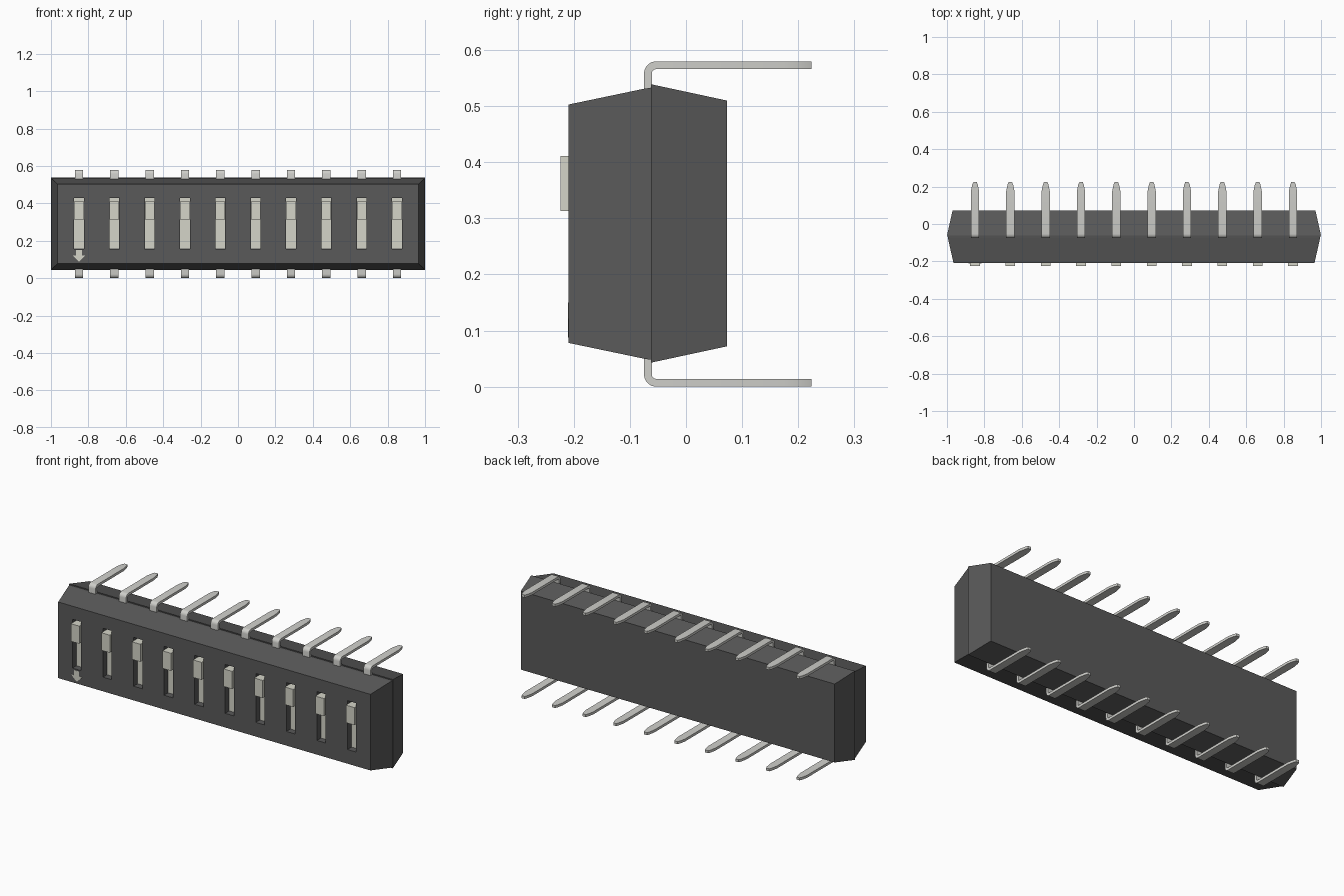
import bpy, bmesh, math

if "Cube" in bpy.data.objects:
    bpy.data.objects.remove(bpy.data.objects["Cube"])

XS = [-0.85 + i * 1.7 / 9 for i in range(10)]
H = 0.58


def material(name, c):
    m = bpy.data.materials.new(name)
    m.diffuse_color = (*c, 1)
    m.use_nodes = True
    m.node_tree.nodes["Principled BSDF"].inputs["Base Color"].default_value = m.diffuse_color
    return m


BLACK = material("dark_plastic", (0.1, 0.1, 0.1))
METAL = material("metal", (0.62, 0.62, 0.59))
CREAM = material("cream_plastic", (0.66, 0.66, 0.58))


def finish(bm, name, mat=None):
    bmesh.ops.recalc_face_normals(bm, faces=bm.faces)
    me = bpy.data.meshes.new(name)
    bm.to_mesh(me)
    bm.free()
    if mat:
        me.materials.append(mat)
    ob = bpy.data.objects.new(name, me)
    bpy.context.collection.objects.link(ob)
    return ob


def loft(rings, name, mat=None):
    """Skin a list of four-point rings and cap both ends."""
    bm = bmesh.new()
    vs = [[bm.verts.new(p) for p in r] for r in rings]
    for a, b in zip(vs, vs[1:]):
        for i in range(4):
            j = (i + 1) % 4
            bm.faces.new((a[i], a[j], b[j], b[i]))
    bm.faces.new(vs[0])
    bm.faces.new(vs[-1])
    return finish(bm, name, mat)


def prism(points, name, mat, offset):
    """Extrude a planar polygon by an offset."""
    bm = bmesh.new()
    f = bm.faces.new([bm.verts.new(p) for p in points])
    r = bmesh.ops.extrude_face_region(bm, geom=[f])
    new = [v for v in r["geom"] if isinstance(v, bmesh.types.BMVert)]
    bmesh.ops.translate(bm, verts=new, vec=offset)
    return finish(bm, name, mat)


def copies(ob, xs):
    """Linked copies of a part along the row."""
    ob.location.x = xs[0]
    for x in xs[1:]:
        c = ob.copy()
        c.location.x = x
        bpy.context.collection.objects.link(c)


# housing: two tapered halves meeting at a small step
sections = [(-0.209, 0.965, 0.078, 0.503), (-0.075, 0.995, 0.05, 0.531),
            (-0.062, 0.997, 0.048, 0.533), (-0.062, 1.0, 0.043, 0.539),
            (0.073, 0.97, 0.072, 0.51)]
body = loft([[(-x, y, a), (x, y, a), (x, y, b), (-x, y, b)]
             for y, x, a, b in sections], "housing", BLACK)

# slot cutters
bm = bmesh.new()
for x in XS:
    r = bmesh.ops.create_cube(bm, size=1)
    bmesh.ops.scale(bm, vec=(0.054, 0.1, 0.273), verts=r["verts"])
    bmesh.ops.translate(bm, vec=(x, -0.219, 0.2935), verts=r["verts"])
cutter = finish(bm, "slot_cutter", BLACK)
cutter.hide_render = True
cutter.hide_viewport = True
cutter.display_type = 'WIRE'
mod = body.modifiers.new("slots", 'BOOLEAN')
mod.operation = 'DIFFERENCE'
mod.solver = 'EXACT'
mod.object = cutter

# sliders: slot floor with a raised knob
W = 0.026
yz = [(-0.168, 0.158), (-0.175, 0.158), (-0.175, 0.313), (-0.224, 0.313),
      (-0.224, 0.411), (-0.175, 0.411), (-0.175, 0.429), (-0.168, 0.429)]
copies(prism([(-W, y, z) for y, z in yz], "slider", CREAM, (2 * W, 0, 0)), XS)

# pins: bent flat strip with tapered tip; each row is inner y,z / outer y,z / half width
w, t, R = 0.022, 0.014, 0.022
rows = [((-0.061, 0.5), (-0.075, 0.5), w)]
for i in range(6):
    a = math.pi / 2 * i / 5
    c, s = math.cos(a), math.sin(a)
    cy, cz = -0.075 + R, H - R
    rows.append(((cy - (R - t) * c, cz + (R - t) * s), (cy - R * c, cz + R * s), w))
for y, hw in ((0.175, w), (0.21, 0.015), (0.224, 0.009)):
    rows.append(((y, H - t), (y, H), hw))


def pin(name, flip):
    def f(z):
        return H - z if flip else z
    ob = loft([[(-h, i[0], f(i[1])), (h, i[0], f(i[1])),
                (h, o[0], f(o[1])), (-h, o[0], f(o[1]))] for i, o, h in rows],
              name, METAL)
    ob.data.set_sharp_from_angle(angle=math.radians(30))
    ob.data.polygons.foreach_set("use_smooth", [True] * len(ob.data.polygons))
    return ob


copies(pin("upper_pin", False), XS)
copies(pin("lower_pin", True), XS)

# printed arrow mark on the front face
arrow = [(0, 0.088), (0.035, 0.122), (0.015, 0.122), (0.015, 0.15),
         (-0.015, 0.15), (-0.015, 0.122), (-0.035, 0.122)]
prism([(XS[0] + x, -0.2105, z) for x, z in arrow], "arrow_mark", CREAM, (0, 0.003, 0))
